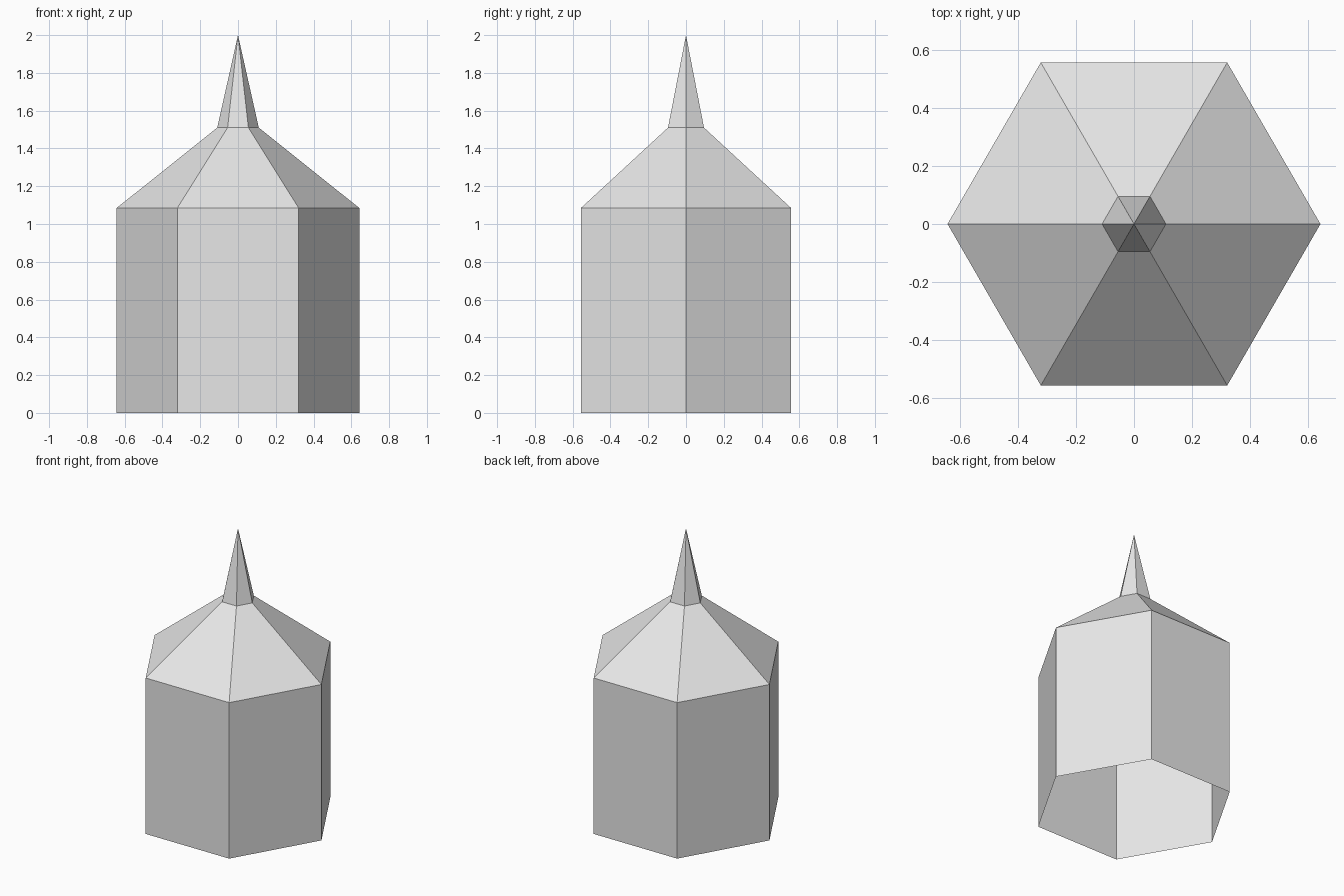
import bpy
import bmesh
from math import cos, sin, tau

cube = bpy.data.objects.get("Cube")
if cube:
    bpy.data.objects.remove(cube, do_unlink=True)

SIDES = 6
EAVE = (0.642, 1.085)    # radius, height
COLLAR = (0.11, 1.51)
TIP_HEIGHT = 2.0

# One plain stone colour throughout
stone = bpy.data.materials.new("light grey")
stone.use_nodes = True
colour = (0.8, 0.8, 0.8, 1)
stone.diffuse_color = colour
stone.node_tree.nodes["Principled BSDF"].inputs["Base Color"].default_value = colour


def ring(bm, radius, height):
    angles = [tau * i / SIDES for i in range(SIDES)]
    return [bm.verts.new((radius * cos(a), radius * sin(a), height)) for a in angles]


def open_shell(name, lower, upper=None, tip=None):
    """Hexagonal band between two rings, or from a ring to a point."""
    bm = bmesh.new()
    base = ring(bm, *lower)
    top = ring(bm, *upper) if upper else None
    apex = bm.verts.new((0, 0, tip)) if tip else None
    for i in range(SIDES):
        j = (i + 1) % SIDES
        rest = (top[j], top[i]) if top else (apex,)
        bm.faces.new((base[i], base[j], *rest))
    mesh = bpy.data.meshes.new(name)
    bm.to_mesh(mesh)
    bm.free()
    mesh.materials.append(stone)
    obj = bpy.data.objects.new(name, mesh)
    bpy.context.collection.objects.link(obj)
    return obj


# Hollow walls, open underneath, with the sloping roof and spire above
open_shell("tower_walls", (EAVE[0], 0), upper=EAVE)
open_shell("sloping_roof", EAVE, upper=COLLAR)
open_shell("spire", COLLAR, tip=TIP_HEIGHT)
